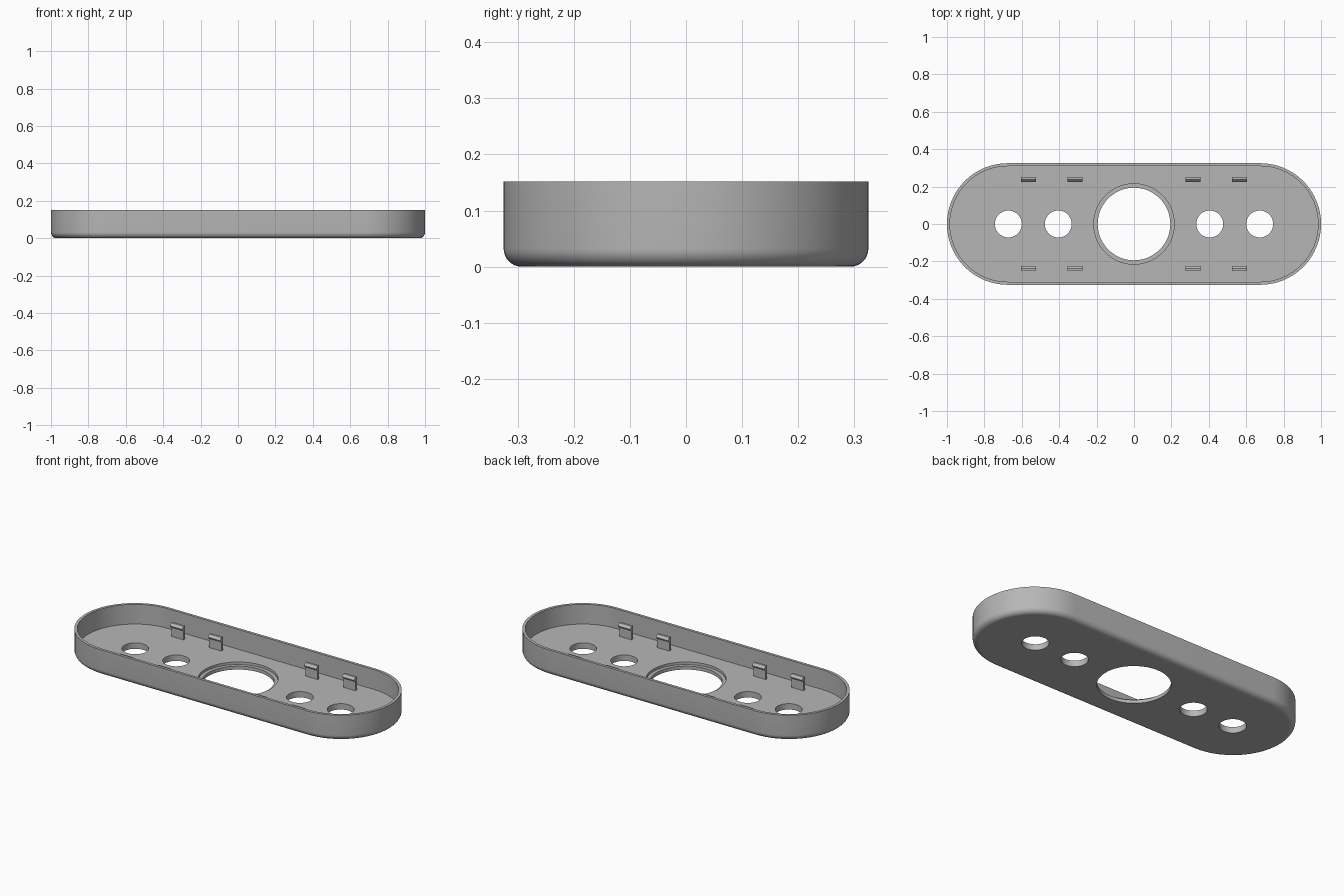
import bpy, bmesh
from math import sin, cos, pi

if "Cube" in bpy.data.objects:
    bpy.data.objects.remove(bpy.data.objects["Cube"], do_unlink=True)

HALF, RADIUS, HEIGHT = 1.0, 0.325, 0.152
WALL, FLOOR, FILLET = 0.016, 0.035, 0.032
SEG = 32

grey = bpy.data.materials.new("Grey plastic")
grey.use_nodes = True
colour = (0.47, 0.47, 0.47, 1)
grey.diffuse_color = colour
grey.node_tree.nodes["Principled BSDF"].inputs["Base Color"].default_value = colour


def finish(bm, name):
    bmesh.ops.recalc_face_normals(bm, faces=bm.faces)
    mesh = bpy.data.meshes.new(name)
    bm.to_mesh(mesh)
    bm.free()
    mesh.materials.append(grey)
    obj = bpy.data.objects.new(name, mesh)
    bpy.context.collection.objects.link(obj)
    return obj


def loop(bm, points, z):
    return [bm.verts.new((x, y, z)) for x, y in points]


def stadium(inset):
    r, c = RADIUS - inset, HALF - RADIUS
    pts = []
    for side, start in ((1, -pi / 2), (-1, pi / 2)):
        for i in range(SEG + 1):
            a = start + pi * i / SEG
            pts.append((side * c + r * cos(a), r * sin(a)))
    return pts


def circle(x, r, n=48):
    return [(x + r * cos(2 * pi * i / n), r * sin(2 * pi * i / n)) for i in range(n)]


def skin(bm, loops):
    for a, b in zip(loops, loops[1:]):
        for i in range(len(a)):
            j = (i + 1) % len(a)
            bm.faces.new((a[i], a[j], b[j], b[i]))


def fill(bm, loops):
    edges = []
    for vs in loops:
        for i, v in enumerate(vs):
            pair = (v, vs[(i + 1) % len(vs)])
            edges.append(bm.edges.get(pair) or bm.edges.new(pair))
    bmesh.ops.triangle_fill(bm, use_beauty=True, edges=edges, normal=(0, 0, 1))


# Tray shell: rounded bottom edge, outer wall, rim, inner wall
bm = bmesh.new()
section = [(FILLET + 0.006, 0)]
for i in range(9):
    a = pi / 2 * i / 8
    section.append((FILLET * (1 - sin(a)), FILLET * (1 - cos(a))))
section += [(0, HEIGHT), (WALL, HEIGHT), (WALL, FLOOR)]
shell = [loop(bm, stadium(inset), z) for inset, z in section]
skin(bm, shell)

# Holes through the floor, the large one with a stepped seat
bottoms, tops = [shell[0]], [shell[-1]]
for x in (-0.672, -0.405, 0.405, 0.672):
    hole = [loop(bm, circle(x, 0.072), z) for z in (0, FLOOR)]
    skin(bm, hole)
    bottoms.append(hole[0])
    tops.append(hole[1])
seat_z = FLOOR - 0.015
centre = [loop(bm, circle(0, r, 96), z)
          for r, z in ((0.194, 0), (0.194, seat_z), (0.215, seat_z), (0.215, FLOOR))]
skin(bm, centre)
bottoms.append(centre[0])
tops.append(centre[-1])
fill(bm, bottoms)
fill(bm, tops)
tray = finish(bm, "tray")
bpy.context.view_layer.objects.active = tray
tray.select_set(True)
bpy.ops.object.shade_smooth_by_angle(angle=pi / 6)
tray.select_set(False)

# Snap clips: thin upright tabs with a barb facing the middle of the tray
clip_profile = [(0.251, FLOOR - 0.005), (0.251, 0.115), (0.238, 0.115),
                (0.225, 0.102), (0.225, 0.097), (0.238, 0.088), (0.238, FLOOR - 0.005)]
for side, side_name in ((-1, "front"), (1, "back")):
    for n, x in enumerate((-0.563, -0.315, 0.315, 0.563), 1):
        bm = bmesh.new()
        ends = [[bm.verts.new((x + dx, side * y, z)) for y, z in clip_profile]
                for dx in (-0.04, 0.04)]
        skin(bm, ends)
        for end in ends:
            bm.faces.new(end)
        finish(bm, f"{side_name}_clip_{n}")
